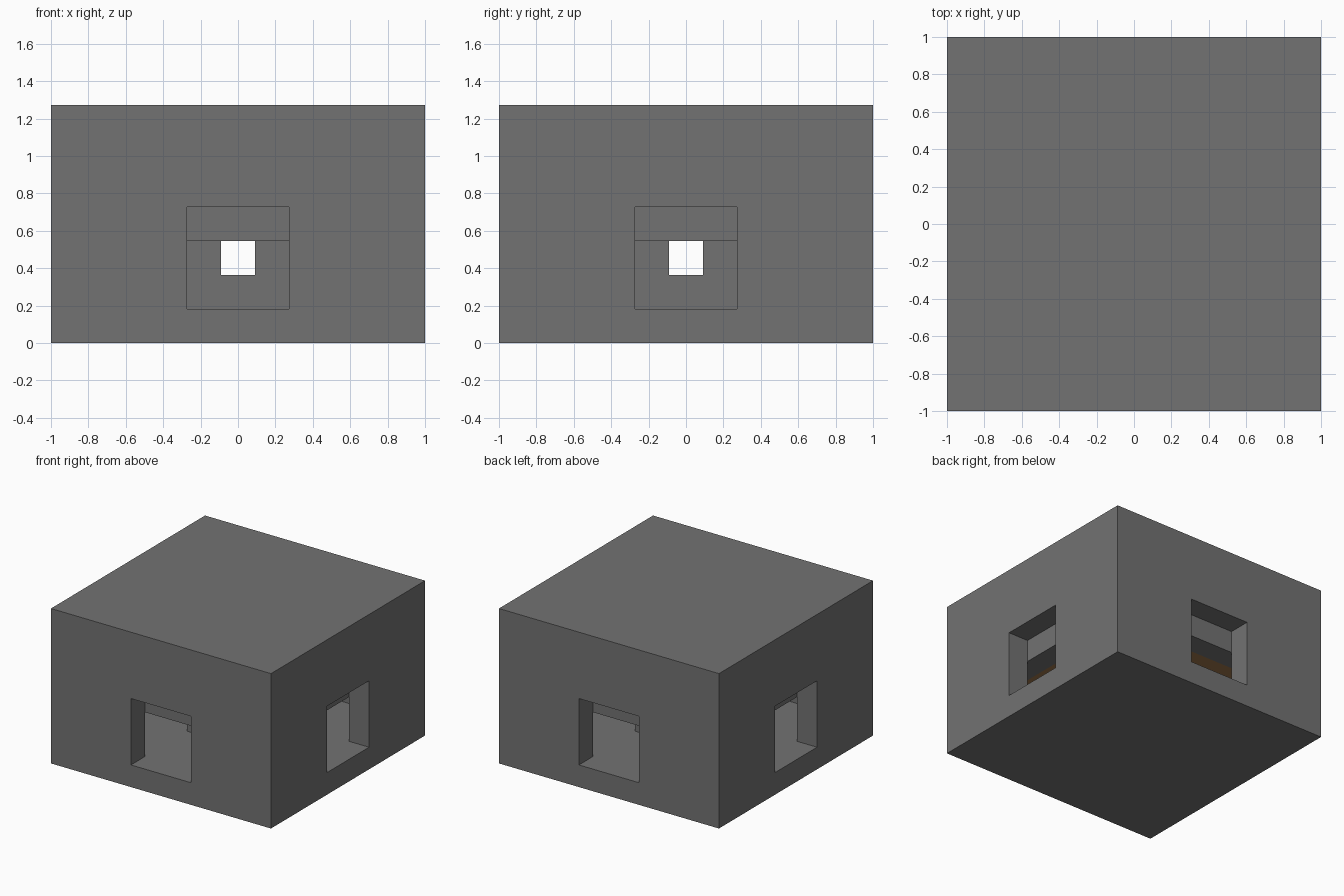
import bpy
import bmesh
from mathutils import Matrix, Vector

cube = bpy.data.objects.get("Cube")
if cube:
    bpy.data.objects.remove(cube, do_unlink=True)

U = 2 / 11  # one building block


def material(name, rgb):
    mat = bpy.data.materials.new(name)
    mat.use_nodes = True
    color = (*rgb, 1)
    mat.diffuse_color = color
    mat.node_tree.nodes["Principled BSDF"].inputs["Base Color"].default_value = color
    return mat


stone = material("grey stone", (0.17, 0.17, 0.17))
wood = material("brown planks", (0.34, 0.18, 0.07))


def box(name, size, bottom, mat, x=0, y=0):
    """Box measured in blocks, centred on x and y, standing at a given height."""
    mesh = bpy.data.meshes.new(name)
    bm = bmesh.new()
    bmesh.ops.create_cube(bm, size=1)
    scale = Matrix.Diagonal((*(Vector(size) * U), 1))
    shift = Matrix.Translation(Vector((x, y, bottom + size[2] / 2)) * U)
    bm.transform(shift @ scale)
    bm.to_mesh(mesh)
    bm.free()
    mesh.materials.append(mat)
    obj = bpy.data.objects.new(name, mesh)
    bpy.context.collection.objects.link(obj)
    return obj


def cut(target, cutter):
    """Subtract the cutter from the target and discard it."""
    cutter.hide_render = True
    mod = target.modifiers.new("opening", "BOOLEAN")
    mod.operation = "DIFFERENCE"
    mod.solver = "EXACT"
    mod.object = cutter
    bpy.context.view_layer.objects.active = target
    bpy.ops.object.modifier_apply(modifier=mod.name)
    bpy.data.objects.remove(cutter, do_unlink=True)


# Hollow hut with a square window in each wall
hut = box("hut_walls", (11, 11, 7), 0, stone)
cut(hut, box("room_cutter", (9, 9, 5), 1, stone))
cut(hut, box("side_window_cutter", (13, 3, 3), 1, stone))
cut(hut, box("front_window_cutter", (3, 13, 3), 1, stone))

# Stone ring beam behind the window tops
beam = box("ring_beam", (9, 9, 1), 3, stone)
cut(beam, box("beam_cutter", (7, 7, 3), 2, stone))

# Plank ceiling held by the beam
box("plank_ceiling", (7, 7, 1), 3, wood)

# Central pedestal with four corner posts
box("pedestal", (3, 3, 1), 1, stone)
for x, side in ((-1, "right"), (1, "left")):
    for y, end in ((-1, "front"), (1, "back")):
        box(f"{end}_{side}_post", (1, 1, 1), 2, stone, x, y)
